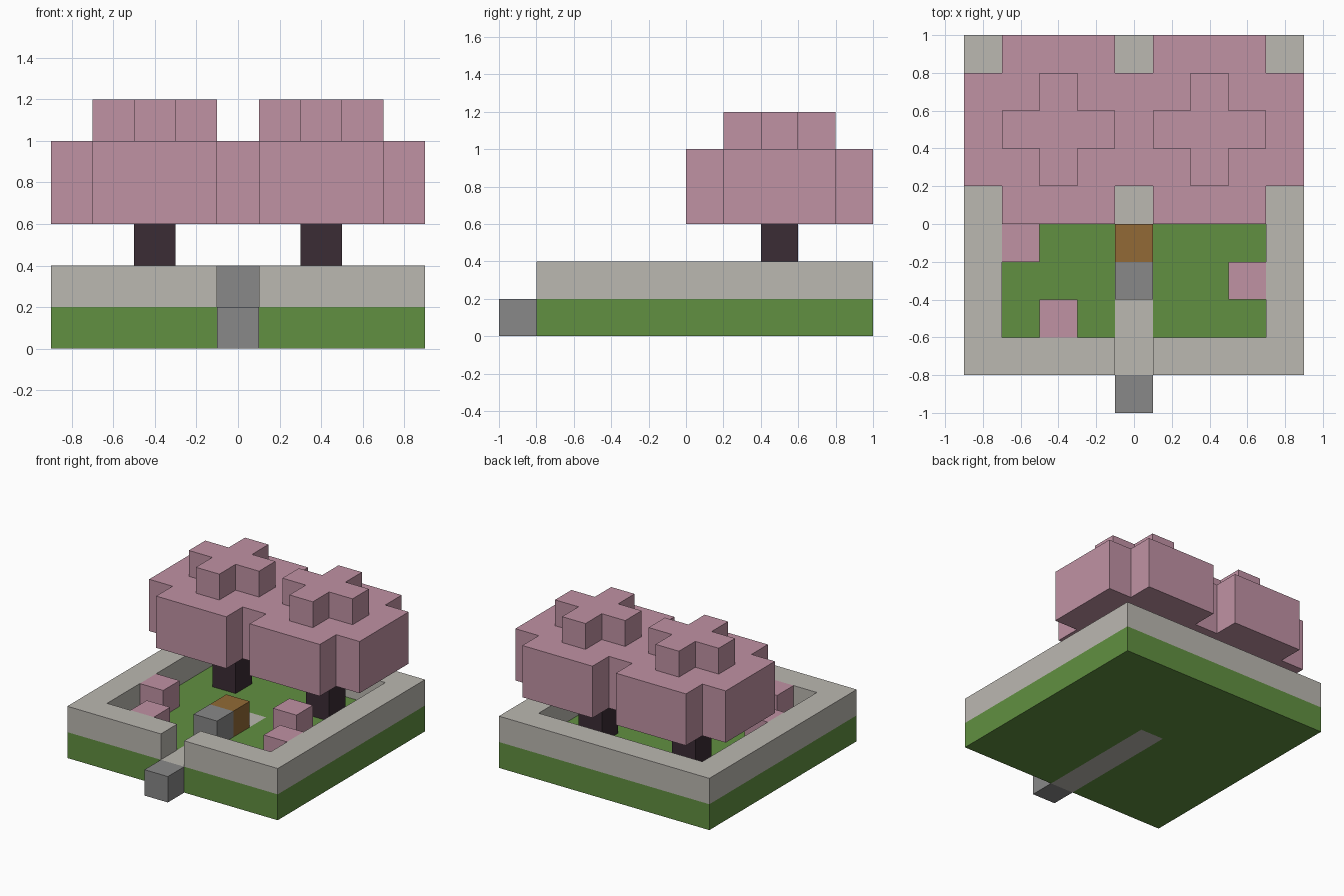
import bpy
import bmesh

default = bpy.data.objects.get("Cube")
if default:
    bpy.data.objects.remove(default, do_unlink=True)

U = 0.2  # block size


def material(name, rgb):
    """Flat material from 8-bit display values, converted to linear."""
    lin = [((c / 255 + 0.055) / 1.055) ** 2.4 for c in rgb]
    mat = bpy.data.materials.new(name)
    mat.use_nodes = True
    mat.diffuse_color = (*lin, 1)
    bsdf = next(n for n in mat.node_tree.nodes if n.type == 'BSDF_PRINCIPLED')
    bsdf.inputs["Base Color"].default_value = (*lin, 1)
    return mat


PINK = material("blossom pink", (192, 146, 164))
GREEN = material("grass green", (97, 144, 65))
STONE = material("pale stone", (187, 184, 177))
GREY = material("grey stone", (136, 136, 136))
BROWN = material("wood brown", (146, 106, 54))
BARK = material("dark bark", (59, 44, 53))


def prism(name, outline, z0, z1, mat):
    """Extrude a flat outline from z0 to z1."""
    bm = bmesh.new()
    face = bm.faces.new([bm.verts.new((x, y, z0)) for x, y in outline])
    top = bmesh.ops.extrude_face_region(bm, geom=[face])["geom"]
    bmesh.ops.translate(bm, vec=(0, 0, z1 - z0),
                        verts=[v for v in top if isinstance(v, bmesh.types.BMVert)])
    bmesh.ops.recalc_face_normals(bm, faces=bm.faces)
    mesh = bpy.data.meshes.new(name)
    bm.to_mesh(mesh)
    bm.free()
    mesh.materials.append(mat)
    obj = bpy.data.objects.new(name, mesh)
    bpy.context.collection.objects.link(obj)
    return obj


def block(name, x, y, z0, z1, mat):
    """Square column one block wide, centred on x, y."""
    h = U / 2
    return prism(name, [(x - h, y - h), (x + h, y - h), (x + h, y + h), (x - h, y + h)],
                 z0, z1, mat)


def mirrored(half):
    """Close a right-hand half outline with its mirror image."""
    return half + [(-x, y) for x, y in reversed(half)]


# Ground slab with a slot for the path
prism("lawn", mirrored([(.1, .2), (.1, -.8), (.9, -.8), (.9, 1)]), 0, U, GREEN)
prism("path", mirrored([(.1, -.8), (.1, .2)]), 0, U, STONE)
block("front_step", 0, -.9, 0, U, GREY)

# Boundary wall, open at the front
prism("wall", mirrored([(.7, .8), (.7, -.6), (.1, -.6), (.1, -.8), (.9, -.8), (.9, 1)]),
      U, 2 * U, STONE)

# Blocks on the path
block("stone_block", 0, -.3, U, 2 * U, GREY)
block("wooden_block", 0, -.1, U, 2 * U, BROWN)

# Small blossom bushes
for i, (x, y) in enumerate([(-.6, -.1), (-.4, -.5), (.6, -.3), (.4, .1)]):
    block(f"bush_{i + 1}", x, y, U, 2 * U, PINK)

# Two trees sharing one joined canopy
prism("canopy", mirrored([(.1, .2), (.1, 0), (.7, 0), (.7, .2), (.9, .2),
                          (.9, .8), (.7, .8), (.7, 1), (.1, 1), (.1, .8)]),
      3 * U, 5 * U, PINK)
quarter = [(.3, -.1), (.3, .1), (.1, .1)]
for side, cx in (("right", -.4), ("left", .4)):
    block(f"{side}_trunk", cx, .5, U, 3 * U, BARK)
    cross, pts = [], quarter
    for _ in range(4):
        cross += [(cx + x, .5 + y) for x, y in pts[:1] + pts[1:]]
        pts = [(-y, x) for x, y in pts]
    # drop the repeated start of each quarter turn
    cross = [p for i, p in enumerate(cross) if p not in cross[:i]]
    prism(f"{side}_crown", cross, 5 * U, 6 * U, PINK)
